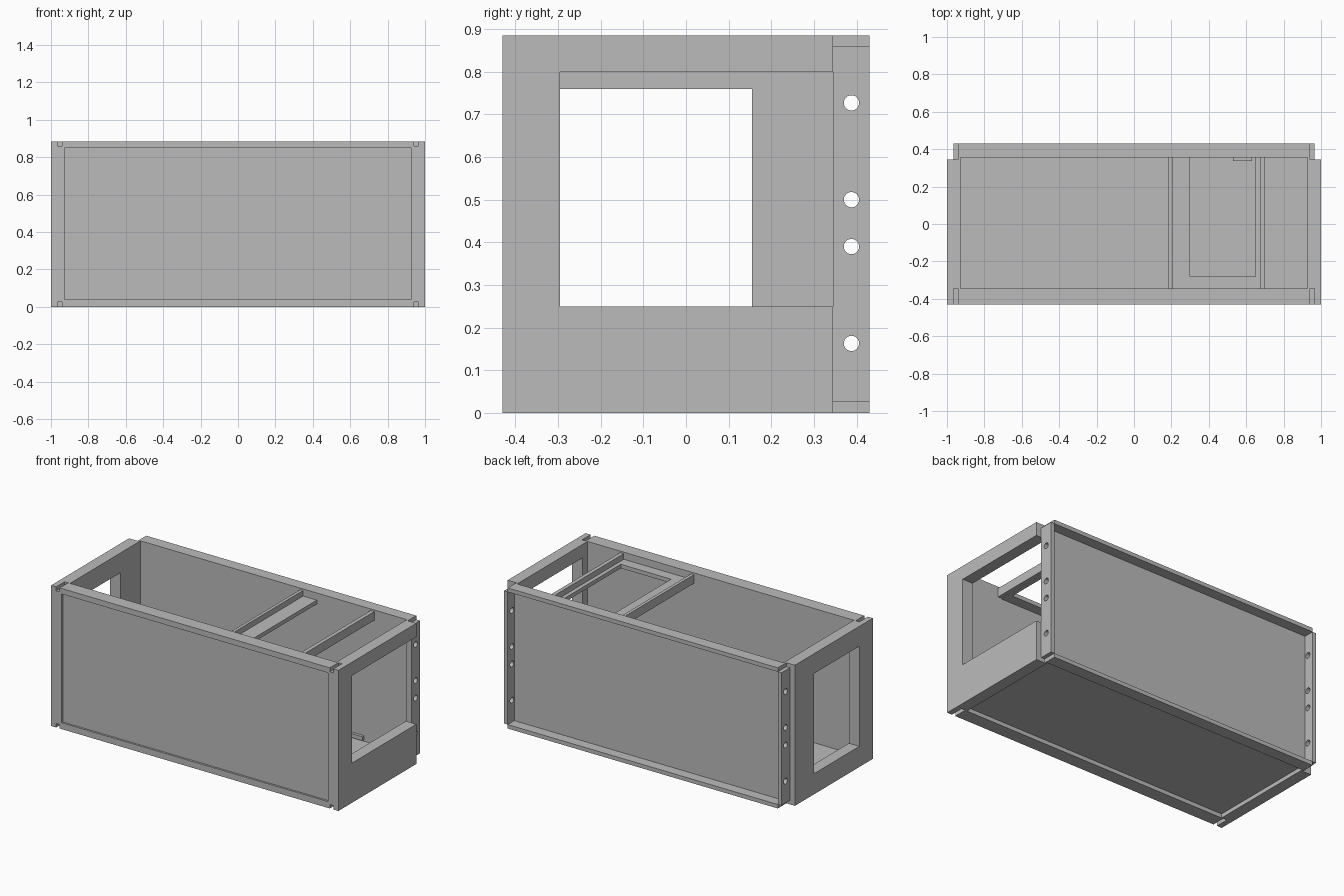
import bpy
import bmesh
from mathutils import Matrix

if "Cube" in bpy.data.objects:
    bpy.data.objects.remove(bpy.data.objects["Cube"])

GREY = (0.5, 0.5, 0.5, 1)
mat = bpy.data.materials.new("plain grey")
mat.use_nodes = True
mat.diffuse_color = GREY
mat.node_tree.nodes["Principled BSDF"].inputs["Base Color"].default_value = GREY

# Main dimensions
H = 0.885
FRONT, FRONT_IN = -0.43, -0.345
SIDE_END, BACK = 0.345, 0.43
INNER_X = 0.927
SLOT_IN, SLOT_OUT = 0.94, 0.965
LIP = 0.025
OVER = 0.05


def link(name, bm):
    mesh = bpy.data.meshes.new(name)
    bm.to_mesh(mesh)
    bm.free()
    mesh.materials.append(mat)
    obj = bpy.data.objects.new(name, mesh)
    bpy.context.collection.objects.link(obj)
    return obj


def box(name, x, y, z):
    """Box from three (low, high) ranges."""
    bm = bmesh.new()
    bmesh.ops.create_cube(bm, size=1)
    for v in bm.verts:
        v.co = [r[0] if c < 0 else r[1] for c, r in zip(v.co, (x, y, z))]
    return link(name, bm)


def pin(x, y, z, radius):
    """Round cutter along x."""
    bm = bmesh.new()
    bmesh.ops.create_cone(bm, cap_ends=True, segments=24, radius1=radius,
                          radius2=radius, depth=0.2,
                          matrix=Matrix.Translation((x, y, z)) @ Matrix.Rotation(1.5708, 4, "Y"))
    return link("hole_cutter", bm)


def cut(obj, cutters):
    """Subtract the cutters and remove them."""
    for c in cutters:
        c.hide_render = True
        mod = obj.modifiers.new("cut", "BOOLEAN")
        mod.operation = "DIFFERENCE"
        mod.solver = "EXACT"
        mod.object = c
    graph = bpy.context.evaluated_depsgraph_get()
    mesh = bpy.data.meshes.new_from_object(obj.evaluated_get(graph))
    obj.modifiers.clear()
    obj.data = mesh
    for c in cutters:
        bpy.data.objects.remove(c)


def span(sign, a, b):
    return tuple(sorted((sign * a, sign * b)))


# End panels: one opening runs to the rear edge, the other is a closed window
openings = {1: ("left_end", (-0.295, SIDE_END + OVER), (0.25, 0.80)),
            -1: ("right_end", (-0.295, 0.155), (0.13, 0.76))}
for sign, (name, oy, oz) in openings.items():
    panel = box(name + "_panel", span(sign, INNER_X, 1), (FRONT, SIDE_END), (0, H))
    cutters = [box("window_cutter", span(sign, 0.8, 1.1), oy, oz)]
    # Locating slots at the top and bottom front corners
    for z in ((-OVER, LIP), (H - LIP, H + OVER)):
        cutters.append(box("slot_cutter", span(sign, SLOT_IN, SLOT_OUT),
                           (FRONT - OVER, FRONT_IN), z))
    cut(panel, cutters)

    # Rear mounting flange with four holes
    flange = box(name + "_flange", span(sign, SLOT_IN, SLOT_OUT),
                 (SIDE_END, BACK), (LIP, H - LIP))
    cut(flange, [pin(sign * 0.95, 0.388, z, 0.018)
                 for z in (0.163, 0.39, 0.5, 0.727)])

# Front wall with a shallow recessed panel
front = box("front_wall", (-INNER_X, INNER_X), (FRONT, FRONT_IN), (0, H))
cut(front, [box("recess_cutter", (-INNER_X - OVER, INNER_X + OVER),
                (FRONT - OVER, FRONT + 0.012), (0.04, 0.85))])

# Rear wall: channel with top and bottom lips
rear = box("rear_wall", (-SLOT_IN, SLOT_IN), (SIDE_END, BACK), (0, H))
cut(rear, [box("channel_cutter", (-1, 1), (0.365, BACK + OVER), (LIP, H - LIP)),
           box("inner_cutter", (-INNER_X, INNER_X), (SIDE_END - OVER, 0.355),
               (-OVER, H + OVER))])

# Floor, set up from the lower edge
box("floor", (-INNER_X, INNER_X), (FRONT_IN, 0.355), (LIP, 0.04))

# Cross rails and the open tray frame between them
for name, x in (("inner_rail", (0.185, 0.205)), ("outer_rail", (0.675, 0.70))):
    box(name, x, (FRONT_IN, 0.355), (0.82, 0.875))
tray = box("tray_frame", (0.205, 0.675), (FRONT_IN, 0.355), (0.815, 0.84))
cut(tray, [box("tray_cutter", (0.30, 0.65), (-0.28, 0.355 + OVER), (0.7, 1))])

# Small catch low on the inside of the rear wall
box("rear_catch", (0.53, 0.63), (0.337, 0.355), (0.05, 0.075))
